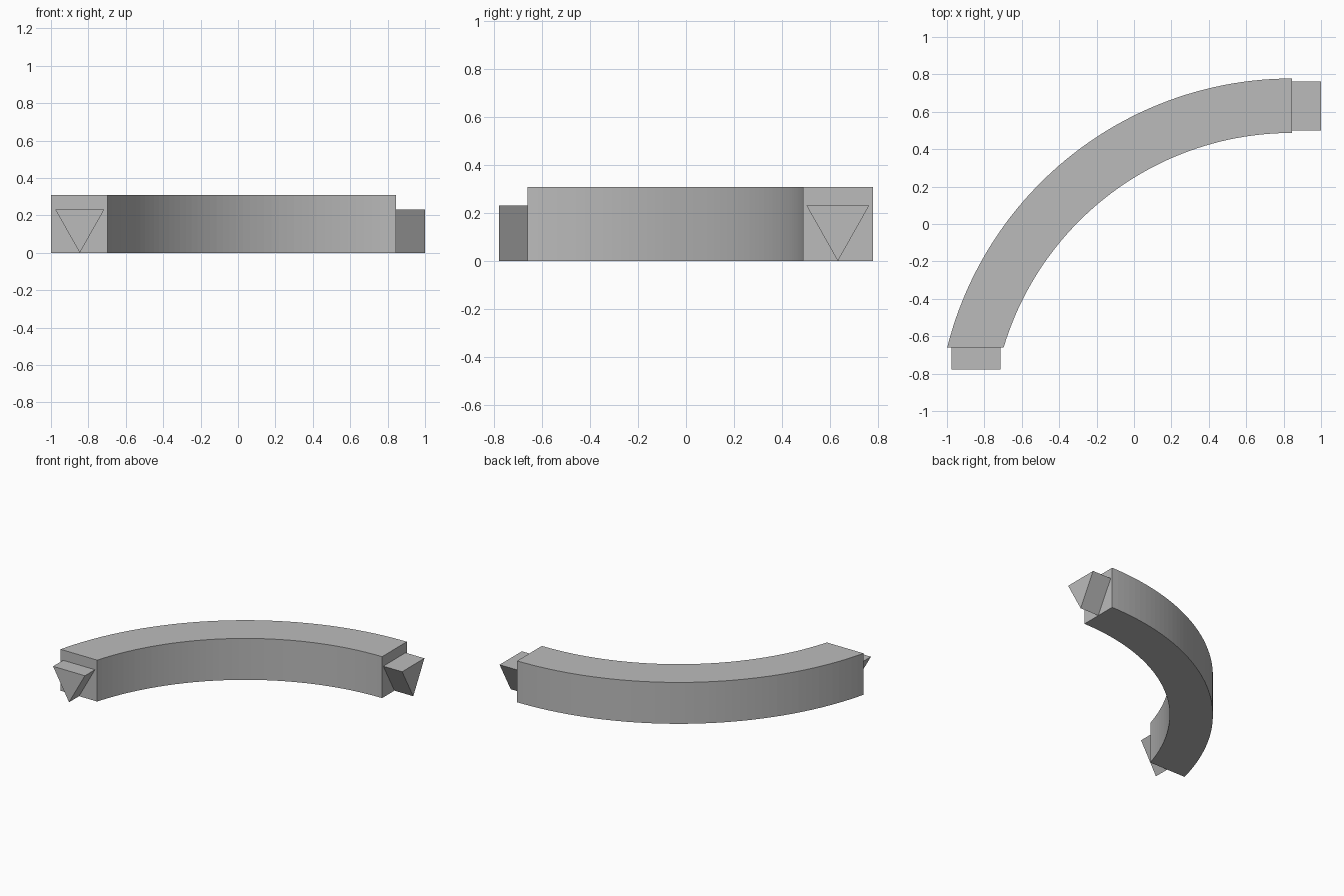
import bpy, bmesh, math
from mathutils import Vector

cube = bpy.data.objects.get("Cube")
if cube:
    bpy.data.objects.remove(cube, do_unlink=True)

grey = bpy.data.materials.new("plain_grey")
grey.use_nodes = True
grey.diffuse_color = (0.5, 0.5, 0.5, 1)
grey.node_tree.nodes["Principled BSDF"].inputs["Base Color"].default_value = (0.5, 0.5, 0.5, 1)


def extruded(name, outline, direction):
    """Sweep a closed outline along a direction into a solid."""
    bm = bmesh.new()
    face = bm.faces.new([bm.verts.new(p) for p in outline])
    new = bmesh.ops.extrude_face_region(bm, geom=[face])["geom"]
    bmesh.ops.translate(bm, vec=Vector(direction),
                        verts=[v for v in new if isinstance(v, bmesh.types.BMVert)])
    bmesh.ops.recalc_face_normals(bm, faces=bm.faces)
    mesh = bpy.data.meshes.new(name)
    bm.to_mesh(mesh)
    bm.free()
    mesh.materials.append(grey)
    obj = bpy.data.objects.new(name, mesh)
    bpy.context.collection.objects.link(obj)
    return obj


# Curved beam: two concentric arcs, cut square at both ends
CENTER = Vector((0.845, -1.123, 0))
FRONT_CUT = -0.66
HEIGHT = 0.308
STEPS = 48


def arc(radius):
    end = math.pi - math.asin((FRONT_CUT - CENTER.y) / radius)
    start = math.pi / 2
    angles = [start + (end - start) * i / STEPS for i in range(STEPS + 1)]
    return [CENTER + radius * Vector((math.cos(a), math.sin(a), 0)) for a in angles]


extruded("curved_beam", arc(1.901) + arc(1.61)[::-1], (0, 0, HEIGHT))

# Triangular connector pegs, point down, one on each end
HALF, TOP = 0.131, 0.232
profile = [(-HALF, TOP), (HALF, TOP), (0, 0)]
extruded("front_peg", [(-0.846 + s, FRONT_CUT, z) for s, z in profile], (0, -0.118, 0))
extruded("left_peg", [(CENTER.x, 0.632 + s, z) for s, z in profile], (0.155, 0, 0))
